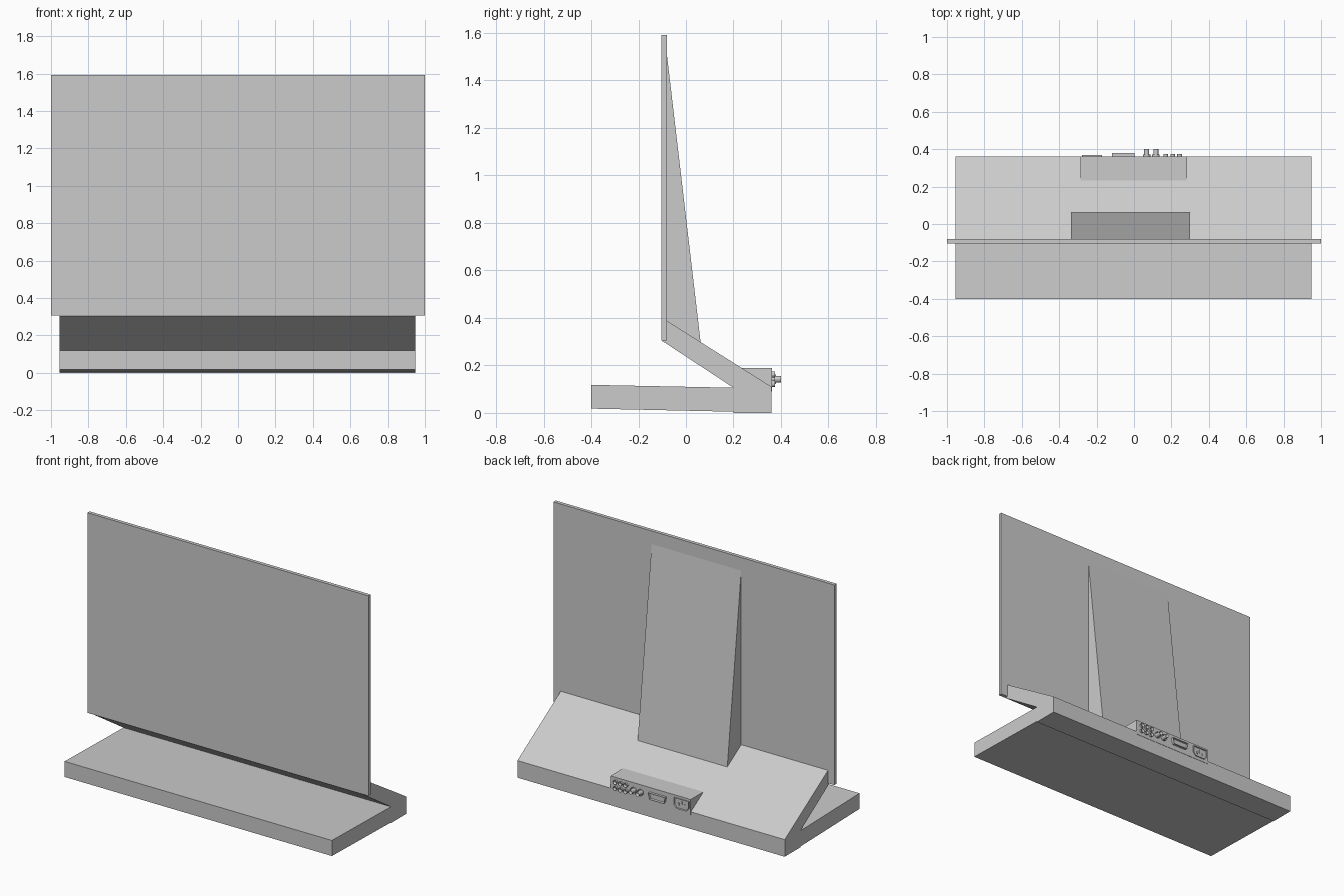
import bpy, bmesh, math
from mathutils import Matrix

if "Cube" in bpy.data.objects:
    bpy.data.objects.remove(bpy.data.objects["Cube"])

grey = bpy.data.materials.new("light grey plastic")
grey.use_nodes = True
COLOUR = (0.6, 0.6, 0.6, 1)
grey.diffuse_color = COLOUR
grey.node_tree.nodes["Principled BSDF"].inputs["Base Color"].default_value = COLOUR

BACK = 0.362  # plane of the rear connector face


def finish(name, bm):
    bmesh.ops.recalc_face_normals(bm, faces=bm.faces)
    mesh = bpy.data.meshes.new(name)
    bm.to_mesh(mesh)
    bm.free()
    mesh.materials.append(grey)
    obj = bpy.data.objects.new(name, mesh)
    bpy.context.collection.objects.link(obj)
    return obj


def prism(name, points, offset, axis="x"):
    """Extrude an outline: (y, z) along x, or (x, z) along y."""
    start, end = offset
    bm = bmesh.new()
    place = (lambda p: (start, p[0], p[1])) if axis == "x" else (lambda p: (p[0], start, p[1]))
    face = bm.faces.new([bm.verts.new(place(p)) for p in points])
    out = bmesh.ops.extrude_face_region(bm, geom=[face])
    verts = [v for v in out["geom"] if isinstance(v, bmesh.types.BMVert)]
    step = (end - start, 0, 0) if axis == "x" else (0, end - start, 0)
    bmesh.ops.translate(bm, verts=verts, vec=step)
    return finish(name, bm)


def box(name, x, y, z):
    return prism(name, [(y[0], z[0]), (y[1], z[0]), (y[1], z[1]), (y[0], z[1])], x)


def jack(name, x, z, radius, tip, hole):
    """Round socket pointing backwards with a recessed bore."""
    bm = bmesh.new()
    depth = tip - BACK + 0.01
    turn = Matrix.Translation((x, tip - depth / 2, z)) @ Matrix.Rotation(-math.pi / 2, 4, "X")
    bmesh.ops.create_cone(bm, cap_ends=True, segments=16, radius1=radius,
                          radius2=radius, depth=depth, matrix=turn)
    bm.normal_update()
    cap = max(bm.faces, key=lambda f: f.calc_center_median().y)
    bmesh.ops.inset_region(bm, faces=[cap], thickness=radius - hole)
    bmesh.ops.translate(bm, verts=cap.verts, vec=(0, -depth * 0.5, 0))
    return finish(name, bm)


def framed(name, points, tip, rim, sink):
    """Raised connector shell with a sunken middle."""
    obj = prism(name, points, (BACK - 0.012, tip), "y")
    bm = bmesh.new()
    bm.from_mesh(obj.data)
    cap = max(bm.faces, key=lambda f: f.calc_center_median().y)
    bmesh.ops.inset_region(bm, faces=[cap], thickness=rim)
    bmesh.ops.translate(bm, verts=cap.verts, vec=(0, -sink, 0))
    bm.to_mesh(obj.data)
    bm.free()
    return obj


# Screen
box("screen_panel", (-1, 1), (-0.103, -0.08), (0.305, 1.592))

# Base and slanted neck in one folded profile
prism("base_and_neck", [(-0.4, 0.018), (-0.4, 0.118), (0.2, 0.106), (-0.1, 0.303),
                        (-0.09, 0.394), (0.36, 0.11), (0.36, 0), (0.2, 0), (0.2, 0.005)],
      (-0.955, 0.948))

# Tapered brace behind the screen
prism("back_brace", [(-0.085, 1.55), (0.062, 0.295), (0.06, 0.28), (-0.085, 0.37)],
      (-0.337, 0.3))

# Connector housing
box("connector_housing", (-0.287, 0.283), (0.2, BACK), (0.09, 0.19))

# Audio jacks, two rows of three
for row, z in enumerate((0.123, 0.162)):
    for col in range(3):
        jack(f"audio_jack_{row}_{col}", 0.17 + 0.037 * col, z, 0.013, 0.375, 0.006)

# Twin round sockets with a collar
for i, x in enumerate((0.067, 0.117)):
    jack(f"round_socket_collar_{i}", x, 0.142, 0.02, 0.372, 0.016)
    jack(f"round_socket_{i}", x, 0.142, 0.013, 0.4, 0.007)

# Video connector with a tapered shell
framed("video_connector", [(-0.117, 0.162), (0.004, 0.162), (-0.006, 0.122), (-0.107, 0.122)],
       0.379, 0.005, 0.01)

# Power inlet with cut lower corners and three pins
framed("power_inlet", [(-0.277, 0.175), (-0.172, 0.175), (-0.172, 0.13),
                       (-0.19, 0.11), (-0.259, 0.11), (-0.277, 0.13)], 0.368, 0.009, 0.017)
for i, (x, z) in enumerate(((-0.247, 0.138), (-0.2245, 0.152), (-0.202, 0.138))):
    box(f"power_pin_{i}", (x - 0.004, x + 0.004), (0.34, 0.366), (z - 0.009, z + 0.009))
